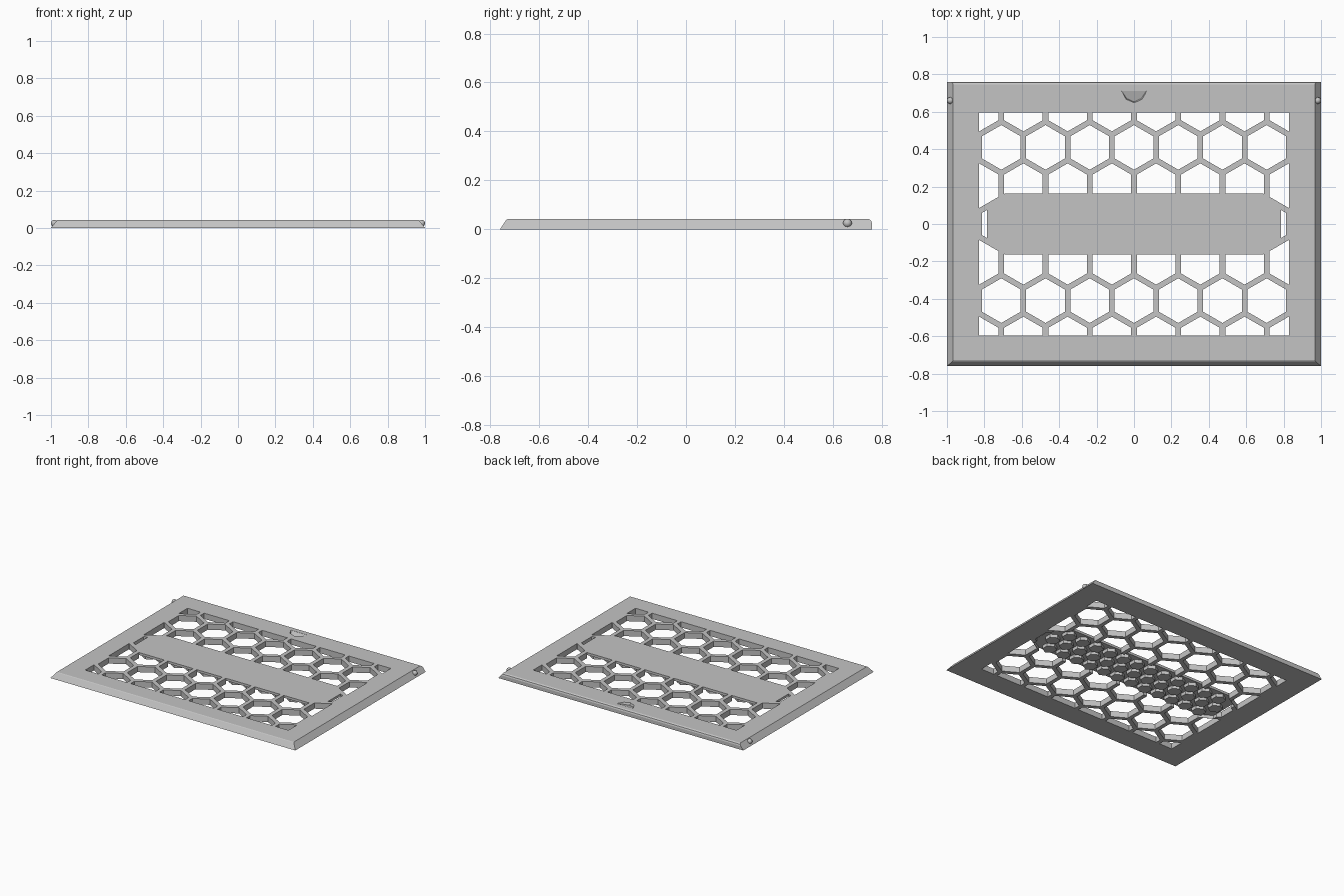
import bpy, bmesh, math

if "Cube" in bpy.data.objects:
    bpy.data.objects.remove(bpy.data.objects["Cube"])

PITCH = 0.2365                  # honeycomb spacing in x
ROW = PITCH * math.sqrt(3) / 2  # honeycomb spacing in y
RIB = 0.03
TOP = 0.042

grey = bpy.data.materials.new("plain_grey")
grey.diffuse_color = (0.55, 0.55, 0.55, 1)
grey.use_nodes = True
grey.node_tree.nodes["Principled BSDF"].inputs["Base Color"].default_value = grey.diffuse_color


def prism(bm, low, high):
    """Solid between two matching loops of 3D points."""
    a = [bm.verts.new(p) for p in low]
    b = [bm.verts.new(p) for p in high]
    n = len(a)
    bm.faces.new(a[::-1])
    bm.faces.new(b)
    for i in range(n):
        bm.faces.new((a[i], a[(i + 1) % n], b[(i + 1) % n], b[i]))


def flat_prism(bm, pts, z0, z1):
    prism(bm, [(x, y, z0) for x, y in pts], [(x, y, z1) for x, y in pts])


def hexagon(cx, cy, r):
    return [(cx + r * math.cos(math.radians(30 + 60 * i)),
             cy + r * math.sin(math.radians(30 + 60 * i))) for i in range(6)]


def make(name, bm, helper=False):
    bmesh.ops.recalc_face_normals(bm, faces=bm.faces)
    me = bpy.data.meshes.new(name)
    bm.to_mesh(me)
    bm.free()
    me.materials.append(grey)
    ob = bpy.data.objects.new(name, me)
    bpy.context.collection.objects.link(ob)
    ob.hide_render = helper
    ob.hide_viewport = helper
    return ob


def boolean(ob, other, op):
    m = ob.modifiers.new(op.lower(), 'BOOLEAN')
    m.object, m.operation, m.solver = other, op, 'EXACT'


# Frame body: side profile swept across x, with slanted left and right edges
profile = [(-0.76, 0), (0.76, 0), (0.76, 0.026), (0.756, 0.036),
           (0.746, TOP), (-0.728, TOP), (-0.734, 0.039)]
bm = bmesh.new()
prism(bm, *[[(s * (1 - 0.033 * z / TOP), y, z) for y, z in profile] for s in (-1, 1)])
frame = make("honeycomb_frame", bm)

# Hexagonal openings, trimmed to the rectangular window
bm = bmesh.new()
for j in range(-3, 4):
    for i in range(-5, 5):
        cx = (i + (0.5 if j % 2 else 0)) * PITCH
        if abs(cx) < 0.84:
            flat_prism(bm, hexagon(cx, j * ROW, (PITCH - RIB) / math.sqrt(3)), -0.1, 0.1)
holes = make("hole_cutter", bm, True)
bm = bmesh.new()
flat_prism(bm, [(-0.83, -0.597), (0.83, -0.597), (0.83, 0.597), (-0.83, 0.597)], -0.2, 0.2)
window = make("window_limit", bm, True)
boolean(holes, window, 'INTERSECT')
boolean(frame, holes, 'DIFFERENCE')

# Clear the middle of the honeycomb for the label plate
octagon = [(sx * x, sy * y) for sx, sy, order in
           ((1, 1, 1), (-1, 1, -1), (-1, -1, 1), (1, -1, -1))
           for x, y in ((0.785, 0.108), (0.69, 0.163))[::order]]
bm = bmesh.new()
flat_prism(bm, octagon, -0.1, 0.1)
boolean(frame, make("plate_cutter", bm, True), 'DIFFERENCE')

# Finger notch: ramp sinking towards the front of the back rail
edge = [(-0.075, 0.71), (-0.045, 0.663), (0, 0.645), (0.045, 0.663), (0.075, 0.71)]
bm = bmesh.new()
prism(bm, [(x * 0.87, y + 0.008 if y < 0.7 else y, TOP - 0.001 - 0.25 * (0.71 - y)) for x, y in edge],
      [(x, y, TOP + 0.01) for x, y in edge])
boolean(frame, make("notch_cutter", bm, True), 'DIFFERENCE')

# Label plate
bm = bmesh.new()
flat_prism(bm, octagon, 0.024, TOP)
make("label_plate", bm)

# Small hexagonal pegs under the plate
bm = bmesh.new()
for j in (-1, 0, 1):
    for i in range(-6, 7):
        cx = (i + (0.5 if j else 0)) * PITCH / 2
        if abs(cx) < 0.73:
            flat_prism(bm, hexagon(cx, j * ROW / 2, 0.05), 0, 0.025)
make("plate_pegs", bm)

# Snap pins on both sides
for s, side in ((-1, "left"), (1, "right")):
    bpy.ops.mesh.primitive_uv_sphere_add(segments=16, ring_count=10, radius=0.018,
                                         location=(s * 0.982, 0.66, 0.025))
    pin = bpy.context.object
    pin.name = side + "_snap_pin"
    pin.data.materials.append(grey)
    bpy.ops.object.shade_smooth_by_angle()
